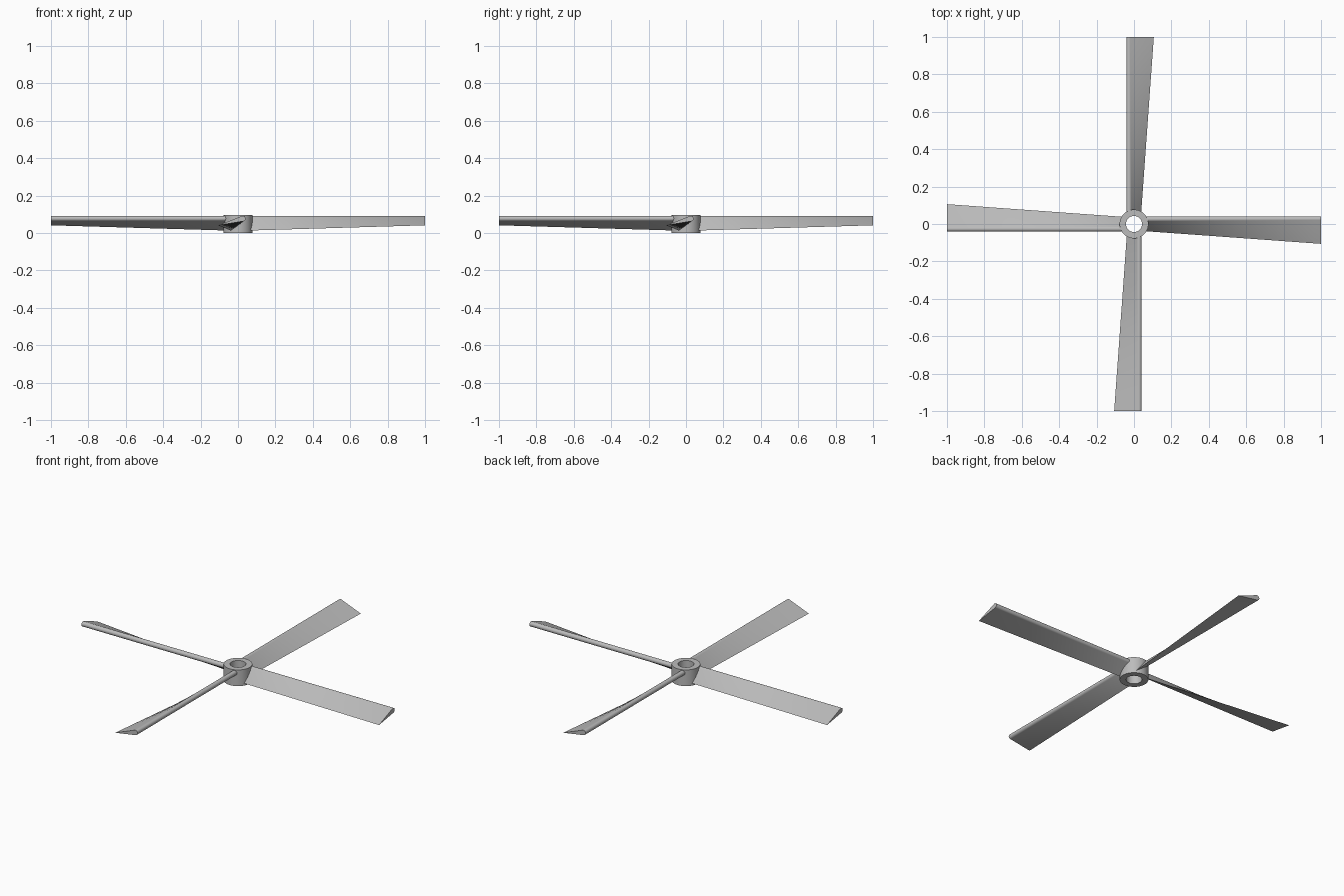
import bpy, bmesh, math
from mathutils import Vector

cube = bpy.data.objects.get("Cube")
if cube:
    bpy.data.objects.remove(cube, do_unlink=True)

grey = bpy.data.materials.new("grey_metal")
grey.use_nodes = True
colour = (0.5, 0.5, 0.5, 1)
grey.diffuse_color = colour
grey.node_tree.nodes["Principled BSDF"].inputs["Base Color"].default_value = colour


def finish(name, bm):
    bmesh.ops.recalc_face_normals(bm, faces=bm.faces)
    mesh = bpy.data.meshes.new(name)
    bm.to_mesh(mesh)
    bm.free()
    mesh.materials.append(grey)
    obj = bpy.data.objects.new(name, mesh)
    bpy.context.collection.objects.link(obj)
    bpy.ops.object.select_all(action="DESELECT")
    obj.select_set(True)
    bpy.context.view_layer.objects.active = obj
    bpy.ops.object.shade_smooth_by_angle(angle=math.radians(35))
    return obj


def bridge(bm, a, b):
    for i in range(len(a)):
        j = (i + 1) % len(a)
        bm.faces.new((a[i], a[j], b[j], b[i]))


# Hub: a ring with a round bore
bm = bmesh.new()
SIDES = 64
profile = [(0.077, 0), (0.077, 0.096), (0.043, 0.096), (0.043, 0)]
rings = []
for r, z in profile:
    angles = [math.tau * i / SIDES for i in range(SIDES)]
    rings.append([bm.verts.new((r * math.cos(a), r * math.sin(a), z)) for a in angles])
for k in range(4):
    bridge(bm, rings[k], rings[(k + 1) % 4])
finish("hub", bm)

# Blades: teardrop section with a straight round nose and a twisting tail
NOSE = Vector((0.026, 0.077))
RADIUS = 0.0145
ROOT, TIP, STEPS = 0.055, 1.0, 24
ROOT_TAIL, TIP_TAIL = Vector((-0.038, 0.013)), Vector((-0.106, 0.041))


def section(t):
    tail = ROOT_TAIL.lerp(TIP_TAIL, t)
    to_tail = tail - NOSE
    heading = math.atan2(to_tail.y, to_tail.x)
    tangent = math.acos(RADIUS / to_tail.length)
    sweep = math.tau - 2 * tangent
    points = [tail]
    for i in range(17):
        a = heading + tangent + sweep * i / 16
        points.append(NOSE + RADIUS * Vector((math.cos(a), math.sin(a))))
    return points


def make_blade(name, turn):
    bm = bmesh.new()
    loops = []
    for s in range(STEPS + 1):
        t = s / STEPS
        x = ROOT + (TIP - ROOT) * t
        loops.append([bm.verts.new((x, p.x, p.y)) for p in section(t)])
    for a, b in zip(loops, loops[1:]):
        bridge(bm, a, b)
    bm.faces.new(loops[0])
    bm.faces.new(loops[-1])
    blade = finish(name, bm)
    blade.rotation_euler.z = turn


for i, side in enumerate(("left", "back", "right", "front")):
    make_blade(side + "_blade", i * math.pi / 2)
